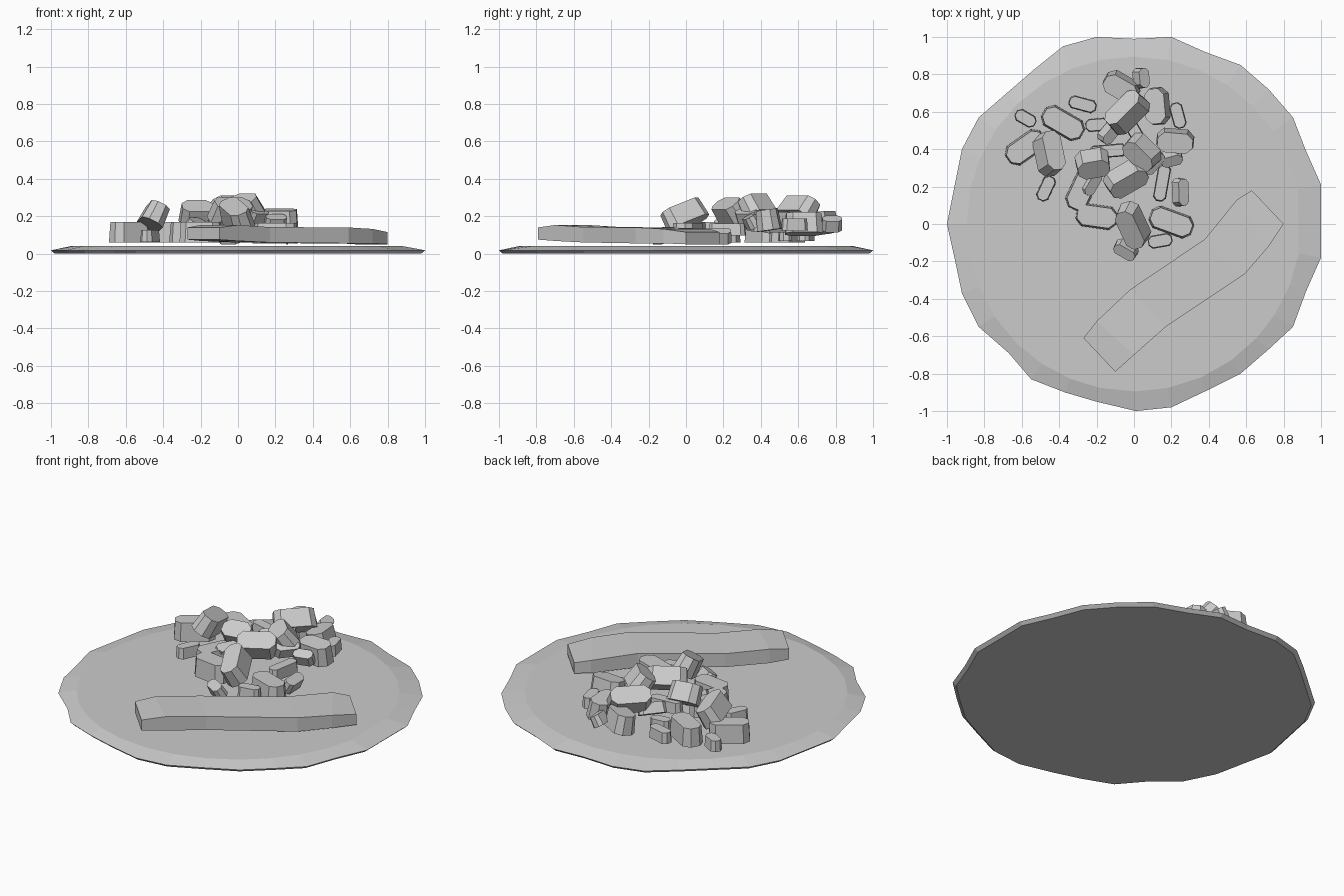
import bpy
from math import radians
from mathutils import Euler, Vector


def make(name, verts, faces):
    me = bpy.data.meshes.new(name)
    me.from_pydata(verts, [], faces)
    me.update()
    ob = bpy.data.objects.new(name, me)
    bpy.context.collection.objects.link(ob)
    return ob


def loft(name, rings):
    # Closed skin through equal-length rings, capped at both ends
    n = len(rings[0])
    verts = [v for r in rings for v in r]
    faces = [tuple(reversed(range(n)))]
    for k in range(len(rings) - 1):
        a, b = k * n, (k + 1) * n
        faces += [(a + i, a + (i + 1) % n, b + (i + 1) % n, b + i) for i in range(n)]
    faces.append(tuple(range(len(verts) - n, len(verts))))
    return make(name, verts, faces)


# Plate: irregular hand-cut outline with a raised flat centre
outline = [(-.2, 1), (0, .99), (.2, 1), (.38, .92), (.57, .85), (.72, .72), (.85, .57),
           (.92, .39), (1, .21), (1, -.18), (.92, -.36), (.85, -.55), (.72, -.67),
           (.57, -.8), (.39, -.89), (.2, -.98), (.01, -1), (-.2, -.95), (-.37, -.9),
           (-.55, -.83), (-.67, -.69), (-.83, -.55), (-.92, -.37), (-.96, -.18), (-1, 0),
           (-.96, .2), (-.92, .4), (-.83, .57), (-.68, .7), (-.53, .83), (-.38, .95)][::-1]
inner = [Vector(p).normalized() * .895 for p in outline]
loft("plate", [[(x * .98, y * .98, 0) for x, y in outline],
               [(x, y, .018) for x, y in outline],
               [(p.x, p.y, .04) for p in inner]])

# Long bent slab: left edge, right edge, bottom and top at each station
stations = [(-.27, -.61, -.10, -.79, .075, .14), (-.2, -.52, 0, -.7, .068, .153),
            (-.02, -.35, .17, -.55, .06, .142), (.38, -.08, .59, -.27, .055, .14),
            (.55, .13, .72, -.12, .055, .132), (.63, .18, .80, 0, .05, .115)]
loft("long_slab", [[(ax, ay, b), (ax, ay, t), (bx, by, t), (bx, by, b)]
                   for ax, ay, bx, by, b, t in stations][::-1])


# Chunk: clipped-corner block, slightly narrower on top, then tilted
def chunk(name, x, y, z, length, width, height, turn, roll=0, pitch=0):
    l, w, c = length / 2, width / 2, width * .28
    o = [(l, -w + c), (l, w - c), (l - c, w), (-l + c, w),
         (-l, w - c), (-l, -w + c), (-l + c, -w), (l - c, -w)]
    h = height / 2
    ob = loft(name, [[(px, py, -h) for px, py in o],
                     [(px * .94, py * .86, h) for px, py in o]])
    m = (Euler((0, 0, radians(turn))).to_matrix()
         @ Euler((0, radians(pitch), 0)).to_matrix()
         @ Euler((radians(roll), 0, 0)).to_matrix())
    ob.data.transform(m.to_4x4())
    ob.location = (x, y, z)


# x, y, z, length, turn, roll, pitch
large = [(-.58, .41, .115, .23, 35, 0, 0), (-.38, .54, .115, .24, -30, 0, 0),
         (-.07, .73, .165, .2, -30, 10, 0), (.12, .63, .16, .2, 95, -10, 0),
         (.22, .44, .18, .2, -5, 8, 0), (.2, .01, .11, .24, -20, 0, 0),
         (-.2, .04, .115, .22, -8, 0, 0), (-.28, .18, .115, .22, 65, 0, 0),
         (-.45, .38, .2, .23, 102, 28, 12), (-.22, .32, .21, .18, 10, 35, 0),
         (-.04, .24, .225, .23, 30, 38, 0), (.04, .38, .245, .2, -45, 35, 0),
         (-.04, .6, .235, .24, 45, -40, 0), (-.01, -.01, .205, .24, -65, 25, 20)]
small = [(-.58, .565, .1, .12, -30), (-.275, .64, .1, .15, -15), (-.2, .53, .1, .12, 5),
         (.04, .78, .16, .11, 95), (.235, .58, .155, .14, 105), (.2, .35, .17, .12, 15),
         (.15, .22, .13, .2, 80), (.25, .17, .095, .15, 92), (.14, -.09, .11, .13, 10),
         (-.045, -.14, .095, .13, -30), (-.47, .19, .095, .14, 65), (-.23, .22, .15, .14, 60),
         (-.14, .39, .15, .2, 5), (-.12, .5, .16, .16, 50), (.0, .5, .19, .14, -60),
         (.1, .33, .2, .14, 50)]
for i, (x, y, z, l, t, r, p) in enumerate(large):
    chunk(f"large_chunk_{i + 1}", x, y, z, l, .125, .11, t, r, p)
for i, (x, y, z, l, t) in enumerate(small):
    chunk(f"small_chunk_{i + 1}", x, y, z, l, .07, .065, t, 30 * (i > 2 and i % 2))
